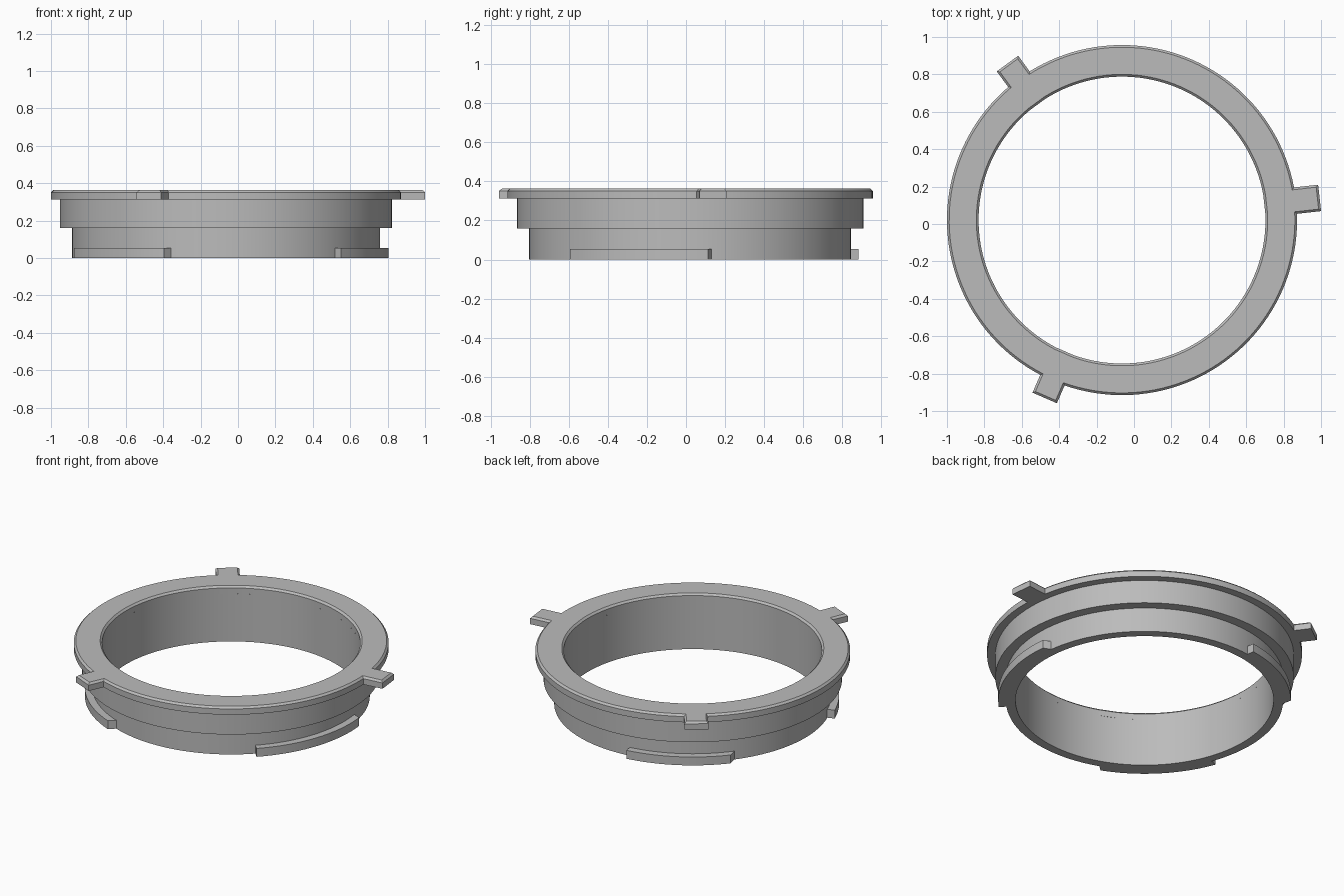
import bpy, bmesh
from math import sin, cos, asin, atan2, radians, pi

cube = bpy.data.objects.get("Cube")
if cube:
    bpy.data.objects.remove(cube, do_unlink=True)

CX, CY = -0.064, 0.021          # ring axis
BORE, LOWER, UPPER, FLANGE = 0.767, 0.824, 0.887, 0.936
STEP_Z, FLANGE_Z, TOP_Z = 0.16, 0.313, 0.363
BEVEL = 0.012
LUG_HALF = 0.071

grey = bpy.data.materials.new("plain grey")
grey.use_nodes = True
grey.diffuse_color = (0.5, 0.5, 0.5, 1)
grey.node_tree.nodes["Principled BSDF"].inputs["Base Color"].default_value = (0.5, 0.5, 0.5, 1)


def polar(r, a, z):
    return (CX + r * cos(a), CY + r * sin(a), z)


def loft(name, rings, wrap=False, cap=False):
    """Skin closed loops of equal length, optionally joining last to first."""
    bm = bmesh.new()
    loops = [[bm.verts.new(p) for p in ring] for ring in rings]
    pairs = list(zip(loops, loops[1:]))
    if wrap:
        pairs.append((loops[-1], loops[0]))
    for a, b in pairs:
        for i in range(len(a)):
            j = (i + 1) % len(a)
            bm.faces.new((a[i], a[j], b[j], b[i]))
    if cap:
        bm.faces.new(loops[0])
        bm.faces.new(loops[-1])
    bmesh.ops.recalc_face_normals(bm, faces=bm.faces)
    mesh = bpy.data.meshes.new(name)
    bm.to_mesh(mesh)
    bm.free()
    obj = bpy.data.objects.new(name, mesh)
    bpy.context.collection.objects.link(obj)
    mesh.materials.append(grey)
    bpy.ops.object.select_all(action='DESELECT')
    obj.select_set(True)
    bpy.context.view_layer.objects.active = obj
    bpy.ops.object.shade_smooth_by_angle(angle=radians(25))
    return obj


# Stepped barrel below the flange
steps = 144
angles = [2 * pi * i / steps for i in range(steps)]
profile = [(BORE, FLANGE_Z), (BORE, 0), (LOWER, 0), (LOWER, STEP_Z),
           (UPPER, STEP_Z), (UPPER, FLANGE_Z)]
loft("stepped_barrel", [[polar(r, a, z) for a in angles] for r, z in profile])

# Flange with three grip lugs: (direction in degrees, tip radius)
lugs = [(6.4, 1.063), (126.2, 1.037), (246.5, 1.037)]


def flange_outline(inset):
    """Radius and angle of each outline point, moved inward by inset."""
    points = []
    rad, half = FLANGE - inset, LUG_HALF - inset
    root = asin(half / rad)
    for i, (deg, reach) in enumerate(lugs):
        mid, tip = radians(deg), reach - inset
        spread = atan2(half, tip)
        corner = (tip ** 2 + half ** 2) ** 0.5
        points += [(corner, mid - spread), (corner, mid + spread)]
        start = mid + root
        end = radians(lugs[(i + 1) % 3][0]) - root + (2 * pi if i == 2 else 0)
        points += [(rad, start + (end - start) * k / 44) for k in range(45)]
    return points


edge, top = flange_outline(0), flange_outline(BEVEL)
loft("lugged_flange", [
    [polar(BORE, a, FLANGE_Z) for r, a in edge],
    [polar(r, a, FLANGE_Z) for r, a in edge],
    [polar(r, a, TOP_Z - BEVEL) for r, a in edge],
    [polar(r, a, TOP_Z) for r, a in top],
    [polar(BORE + BEVEL, a, TOP_Z) for r, a in edge],
    [polar(BORE, a, TOP_Z - BEVEL) for r, a in edge],
], wrap=True)

# Bayonet tabs around the foot: start, outer end, inner end in degrees
TAB_R, TAB_Z, ROOT_R = 0.87, 0.055, 0.815
tabs = [(-45, 6, 8), (98, 140, 143), (201, 247.5, 249.3)]
for n, (start, outer_end, inner_end) in enumerate(tabs, 1):
    sections = []
    for k in range(21):
        outer = radians(start + (outer_end - start) * k / 20)
        inner = radians(start + (inner_end - start) * k / 20)
        sections.append([polar(ROOT_R, inner, 0), polar(TAB_R, outer, 0),
                         polar(TAB_R, outer, TAB_Z), polar(ROOT_R, inner, TAB_Z)])
    loft(f"bayonet_tab_{n}", sections, cap=True)
